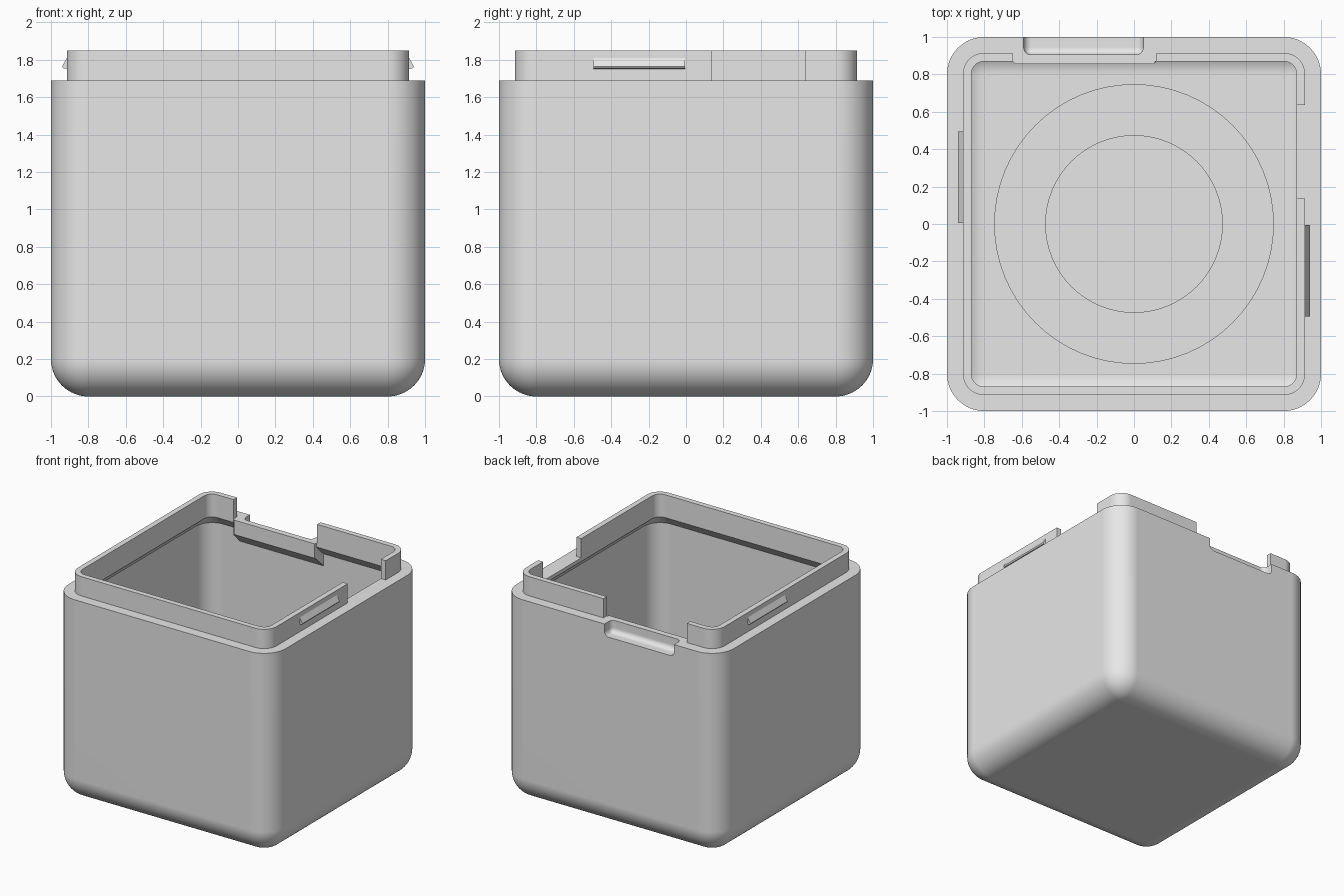
import bpy, bmesh
from math import sin, cos, pi

if "Cube" in bpy.data.objects:
    bpy.data.objects.remove(bpy.data.objects["Cube"], do_unlink=True)

grey = bpy.data.materials.new("light grey")
grey.use_nodes = True
grey.diffuse_color = (0.8, 0.8, 0.8, 1)
grey.node_tree.nodes["Principled BSDF"].inputs["Base Color"].default_value = (0.8, 0.8, 0.8, 1)

ARC = 16           # segments per rounded corner
SHOULDER = 1.69    # top of the main body
RIM = 1.85         # top of the thin lip


def make_object(name, bm):
    bmesh.ops.remove_doubles(bm, verts=bm.verts, dist=1e-5)
    bmesh.ops.recalc_face_normals(bm, faces=bm.faces)
    mesh = bpy.data.meshes.new(name)
    bm.to_mesh(mesh)
    bm.free()
    mesh.materials.append(grey)
    obj = bpy.data.objects.new(name, mesh)
    bpy.context.collection.objects.link(obj)
    return obj


def rounded_square(bm, half, radius, z):
    """Loop of vertices; radius equal to half gives a circle."""
    c = half - radius
    loop = []
    for k, (sx, sy) in enumerate([(1, 1), (-1, 1), (-1, -1), (1, -1)]):
        for i in range(ARC + 1):
            a = (k + i / ARC) * pi / 2
            loop.append(bm.verts.new((sx * c + radius * cos(a), sy * c + radius * sin(a), z)))
    return loop


def loft(name, sections):
    bm = bmesh.new()
    loops = [rounded_square(bm, *s) for s in sections]
    for a, b in zip(loops, loops[1:]):
        for i in range(len(a)):
            j = (i + 1) % len(a)
            bm.faces.new((a[i], a[j], b[j], b[i]))
    bm.faces.new(loops[0])
    bm.faces.new(loops[-1])
    bmesh.ops.remove_doubles(bm, verts=bm.verts, dist=1e-5)
    bmesh.ops.dissolve_degenerate(bm, edges=bm.edges, dist=1e-5)
    return make_object(name, bm)


def box(name, lo, hi, bevel=0):
    bm = bmesh.new()
    bmesh.ops.create_cube(bm, size=1)
    for v in bm.verts:
        v.co = [l + (h - l) * (c + 0.5) for l, h, c in zip(lo, hi, v.co)]
    if bevel:
        bmesh.ops.bevel(bm, geom=list(bm.edges), offset=bevel, segments=6,
                        profile=0.5, affect='EDGES')
    return make_object(name, bm)


def prism(name, start, end):
    """Solid between two matching polygons."""
    bm = bmesh.new()
    a = [bm.verts.new(p) for p in start]
    b = [bm.verts.new(p) for p in end]
    bm.faces.new(a)
    bm.faces.new(b)
    for i in range(len(a)):
        j = (i + 1) % len(a)
        bm.faces.new((a[i], a[j], b[j], b[i]))
    return make_object(name, bm)


def combine(target, tool, operation):
    tool.hide_render = True
    mod = target.modifiers.new(operation.title(), 'BOOLEAN')
    mod.operation = operation
    mod.solver = 'EXACT'
    mod.object = tool
    bpy.context.view_layer.objects.active = target
    bpy.ops.object.modifier_apply(modifier=mod.name)
    bpy.data.objects.remove(tool, do_unlink=True)


def smooth(obj):
    bpy.ops.object.select_all(action='DESELECT')
    obj.select_set(True)
    bpy.context.view_layer.objects.active = obj
    bpy.ops.object.shade_smooth_by_angle(angle=pi / 6)
    obj.modifiers.new("Weighted Normal", 'WEIGHTED_NORMAL').keep_sharp = True


# Hollow box: outer fillet, shoulder, lip, undercut, inner fillet, floor ring
angles = [i / ARC * pi / 2 for i in range(ARC + 1)]
outer = [(0.8 + 0.2 * sin(a), 0.2 * sin(a), 0.2 - 0.2 * cos(a)) for a in angles]
lip = [(1, 0.2, SHOULDER), (0.915, 0.115, SHOULDER), (0.915, 0.115, RIM),
       (0.87, 0.07, RIM), (0.87, 0.07, 1.66), (0.95, 0.15, 1.575)]
inner = [(0.8 + 0.15 * sin(a), 0.15 * sin(a), 0.2 - 0.15 * cos(a)) for a in reversed(angles)]
floor = [(0.745, 0.745, 0.05), (0.745, 0.745, 0.04), (0.475, 0.475, 0.04), (0.475, 0.475, 0.05)]
body = loft("box_body", outer + lip + inner + floor)

# Thickened pad inside the back wall, behind the finger notch
x0, x1 = -0.65, 0.12
pad_profile = [(0.97, 1.455, 0), (0.97, 1.6, 0), (0.9, 1.75, 0), (0.87, 1.75, 0),
               (0.855, 1.75, 0.015), (0.855, 1.57, 0.015), (0.87, 1.555, 0)]
pad = prism("back_pad", [(x0 + d, y, z) for y, z, d in pad_profile],
            [(x1 - d, y, z) for y, z, d in pad_profile])
combine(body, pad, 'UNION')

# Openings in the lip, then the rounded finger notch
combine(body, box("back_gap", (x0, 0.8, SHOULDER), (x1, 0.95, 2)), 'DIFFERENCE')
combine(body, box("side_gap", (0.8, 0.135, SHOULDER), (0.95, 0.635, 2)), 'DIFFERENCE')
combine(body, box("finger_notch", (-0.59, 0.905, 1.59), (0.05, 1.2, 1.95), 0.04), 'DIFFERENCE')
smooth(body)

# Wedge-shaped snap clips on both sides of the lip
clip_profile = [(0.905, 1.815), (0.915, 1.81), (0.94, 1.765), (0.935, 1.755), (0.905, 1.75)]
for name, s in (("left_clip", 1), ("right_clip", -1)):
    prism(name, [(s * x, s * -0.495, z) for x, z in clip_profile],
          [(s * x, s * -0.005, z) for x, z in clip_profile])
